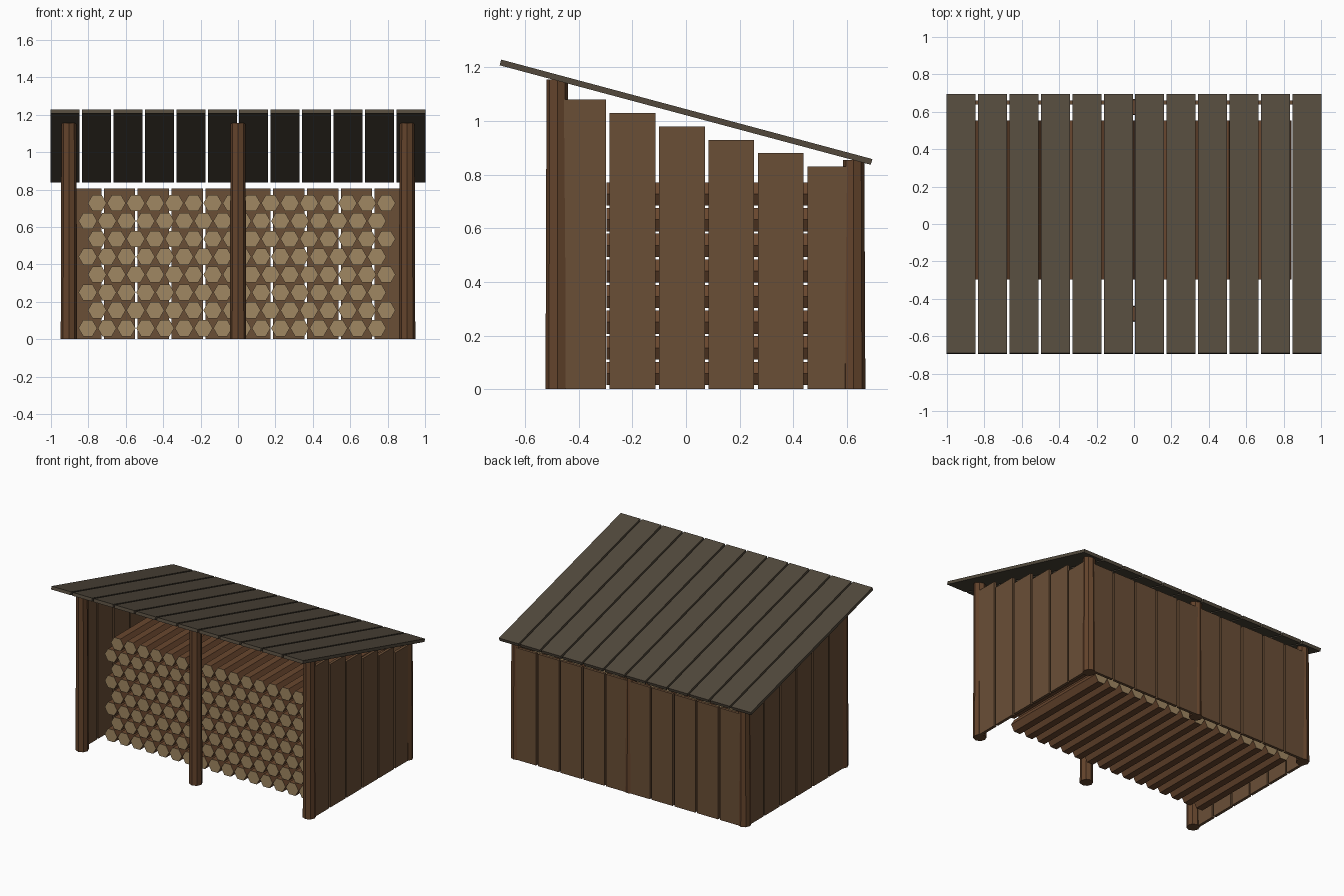
import bpy
import bmesh
from math import radians, pi
from mathutils import Matrix

cube = bpy.data.objects.get("Cube")
if cube:
    bpy.data.objects.remove(cube, do_unlink=True)


def material(name, rgb):
    """Flat material from an 8-bit colour, stored as linear values."""
    linear = [((c / 255 + 0.055) / 1.055) ** 2.4 for c in rgb] + [1]
    mat = bpy.data.materials.new(name)
    mat.use_nodes = True
    mat.diffuse_color = linear
    mat.node_tree.nodes["Principled BSDF"].inputs["Base Color"].default_value = linear
    return mat


plank_wood = material("plank wood", (106, 78, 54))
post_wood = material("post wood", (100, 68, 44))
bark = material("bark", (104, 70, 46))
cut_wood = material("cut wood", (160, 135, 98))
roof_wood = material("roof wood", (82, 73, 60))


def add_object(name, bm, *mats):
    mesh = bpy.data.meshes.new(name)
    bm.to_mesh(mesh)
    bm.free()
    for mat in mats:
        mesh.materials.append(mat)
    obj = bpy.data.objects.new(name, mesh)
    bpy.context.collection.objects.link(obj)
    return obj


def board(name, centre, size, mat, tilt=0):
    bm = bmesh.new()
    bmesh.ops.create_cube(bm, size=1, matrix=Matrix.Diagonal((*size, 1)))
    obj = add_object(name, bm, mat)
    obj.location = centre
    obj.rotation_euler.x = tilt
    return obj


def post(name, x, y, height):
    bm = bmesh.new()
    bmesh.ops.create_cone(bm, cap_ends=True, segments=8, radius1=0.044, radius2=0.04,
                          depth=height, matrix=Matrix.Translation((x, y, height / 2)))
    return add_object(name, bm, post_wood)


# Posts: three tall in front, three short at the back
for side, x in (("right", -0.904), ("middle", 0), ("left", 0.904)):
    post(f"front_post_{side}", x, -0.48, 1.155)
    post(f"back_post_{side}", x, 0.625, 0.855)

# Sloping roof boards
for i in range(12):
    board(f"roof_board_{i + 1}", ((i - 5.5) * 0.168, 0, 1.033),
          (0.155, 1.433, 0.022), roof_wood, radians(-15))

# Side walls: boards step down towards the back
for side, sign in (("right", -1), ("left", 1)):
    for i in range(6):
        height = 1.08 - i * 0.05
        board(f"{side}_wall_board_{i + 1}",
              (sign * 0.924, -0.384 + i * 0.1845, height / 2),
              (0.02, 0.17, height), plank_wood)

# Back wall
for i in range(10):
    board(f"back_wall_board_{i + 1}", ((i - 4.5) * 0.181, 0.65, 0.4025),
          (0.167, 0.02, 0.805), plank_wood)

# Stacked six-sided logs, every other row shifted half a log
bm = bmesh.new()
for row in range(8):
    for col in range(16):
        x = -0.803 + col * 0.103 + (row % 2) * 0.05
        place = Matrix.Translation((x, 0.128, 0.059 + row * 0.0955))
        # Points of the hexagon face up
        turn = Matrix.Rotation(pi / 2, 4, "X")
        spin = Matrix.Rotation(pi / 2, 4, "Z")
        bmesh.ops.create_cone(bm, cap_ends=True, segments=6, radius1=0.05, radius2=0.05,
                              depth=0.85, matrix=place @ turn @ spin)
bm.normal_update()
for face in bm.faces:
    face.material_index = int(abs(face.normal.y) > 0.9)
# create_cone starts at a fixed corner, so make sure a corner is uppermost
add_object("stacked_logs", bm, bark, cut_wood)
